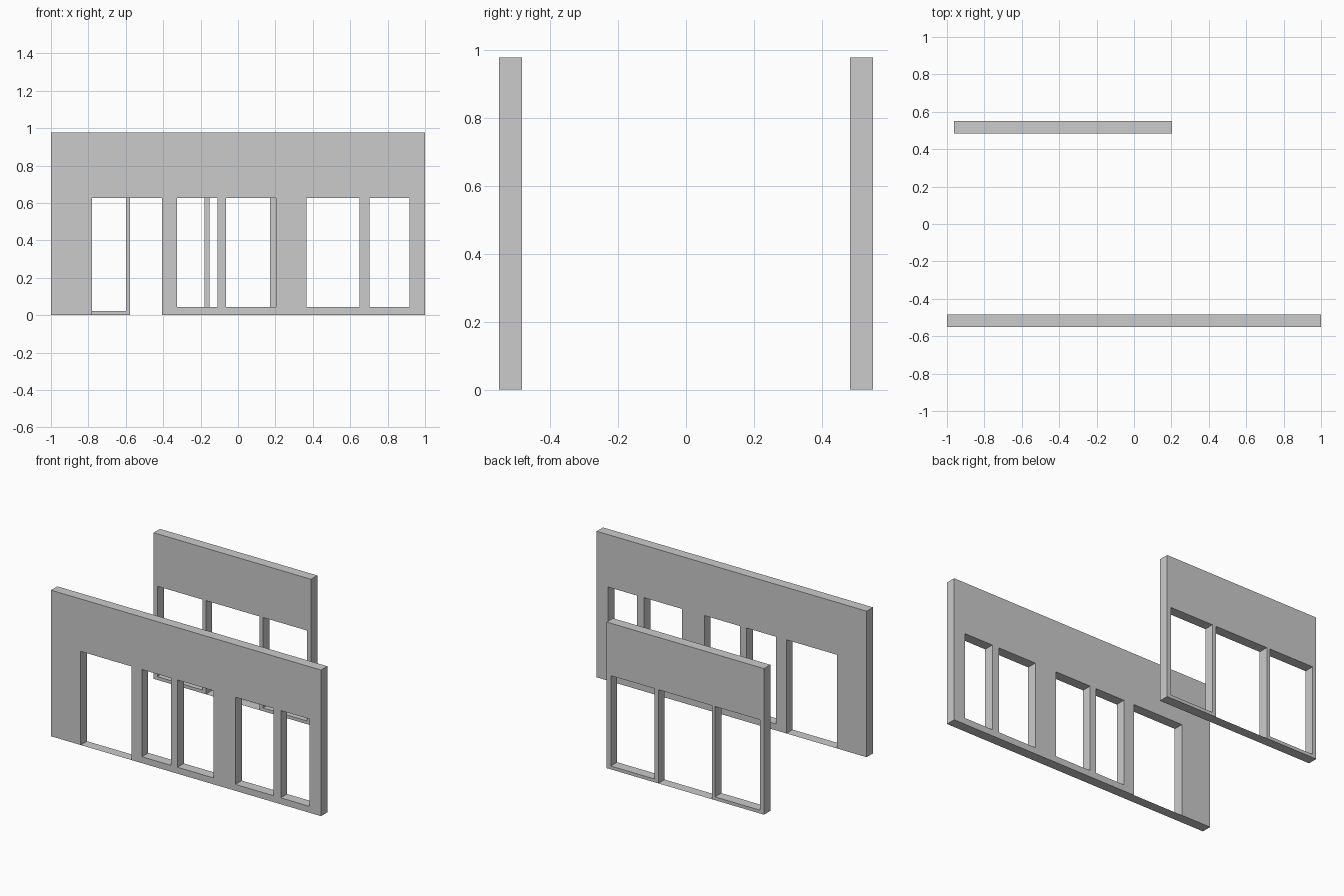
import bpy, bmesh
from mathutils import Vector

if "Cube" in bpy.data.objects:
    bpy.data.objects.remove(bpy.data.objects["Cube"])

TOP, HEAD, HALF_DEPTH, THICK = 0.978, 0.627, 0.55, 0.067


def wall(name, x0, x1, y0, openings):
    """Solid wall with (left, right, sill height) openings; sill 0 = doorway."""
    bm = bmesh.new()
    sills = sorted({o[2] for o in openings} | {0.0})
    xs = sorted({x0, x1} | {v for o in openings for v in o[:2]})
    zs = sills + [HEAD, TOP]
    grid = {}

    def vert(x, z):
        if (x, z) not in grid:
            grid[x, z] = bm.verts.new((x, y0, z))
        return grid[x, z]

    # solid cells of the elevation
    for a, b in zip(xs, xs[1:]):
        for c, d in zip(zs, zs[1:]):
            mx, mz = (a + b) / 2, (c + d) / 2
            if any(l < mx < r and s < mz < HEAD for l, r, s in openings):
                continue
            bm.faces.new([vert(a, c), vert(b, c), vert(b, d), vert(a, d)])

    # extrude to wall thickness
    res = bmesh.ops.extrude_face_region(bm, geom=bm.faces[:], use_keep_orig=True)
    moved = [g for g in res["geom"] if isinstance(g, bmesh.types.BMVert)]
    bmesh.ops.translate(bm, verts=moved, vec=Vector((0, THICK, 0)))
    bmesh.ops.recalc_face_normals(bm, faces=bm.faces[:])
    bmesh.ops.dissolve_limit(bm, angle_limit=0.01, verts=bm.verts[:], edges=bm.edges[:])

    # flat threshold across each doorway
    for l, r, s in openings:
        if s == 0:
            bm.faces.new([bm.verts.new(p) for p in (
                (l, y0, 0), (r, y0, 0), (r, y0 + THICK, 0), (l, y0 + THICK, 0))])

    mesh = bpy.data.meshes.new(name)
    bm.to_mesh(mesh)
    bm.free()
    bpy.context.collection.objects.link(bpy.data.objects.new(name, mesh))


# long front wall: doorway and four windows
wall("front_wall", -1.0, 1.0, -HALF_DEPTH, [
    (-0.78, -0.405, 0.0),
    (-0.327, -0.11, 0.043), (-0.063, 0.203, 0.043),
    (0.366, 0.649, 0.043), (0.702, 0.916, 0.043)])

# short back wall: doorway between two windows
wall("back_wall", -0.963, 0.202, HALF_DEPTH - THICK, [
    (-0.935, -0.60, 0.022), (-0.577, -0.18, 0.0), (-0.152, 0.172, 0.022)])
